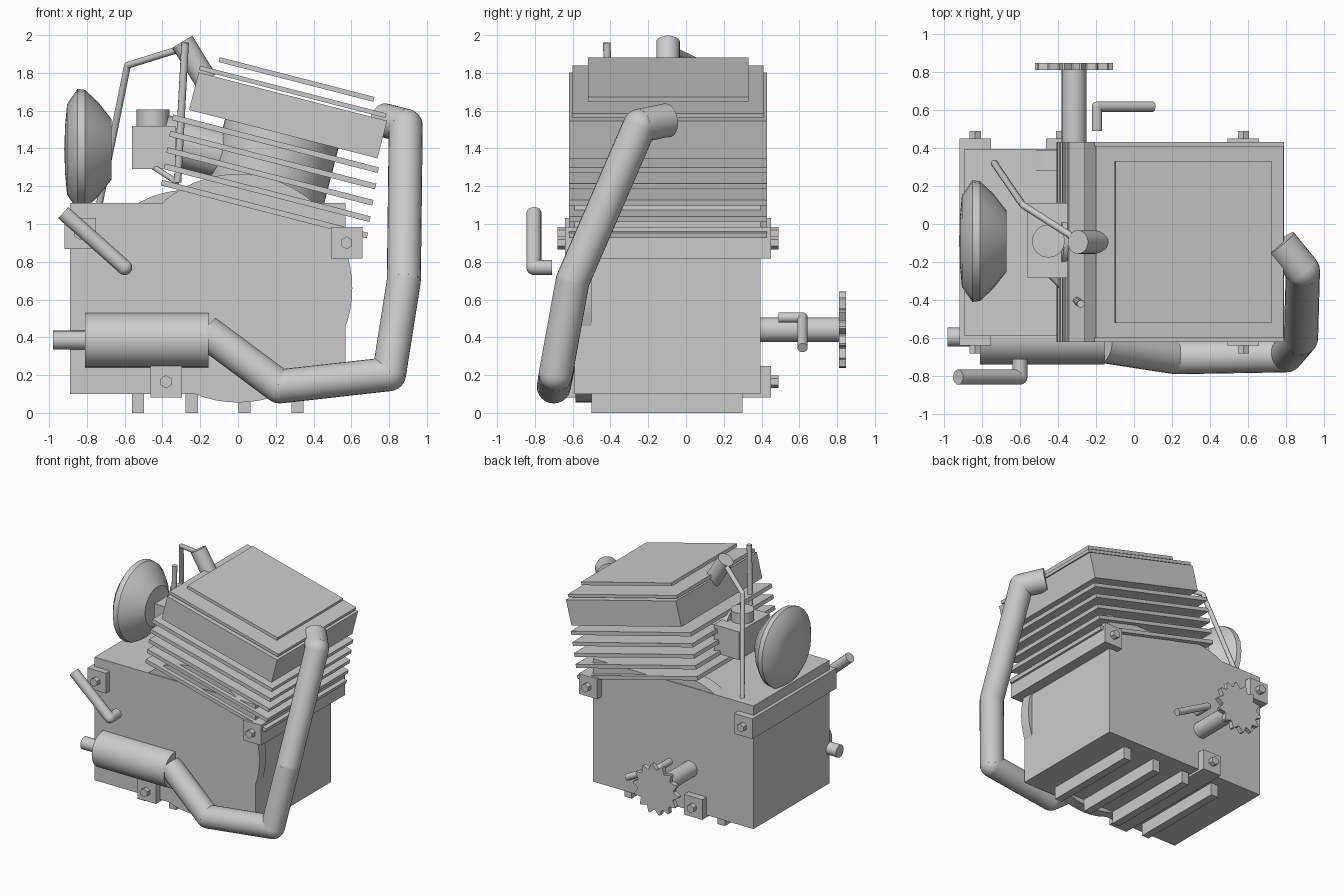
import bpy, bmesh, math
from mathutils import Vector, Matrix

if "Cube" in bpy.data.objects:
    bpy.data.objects.remove(bpy.data.objects["Cube"])

GREY = bpy.data.materials.new("plain_grey")
GREY.diffuse_color = (0.6, 0.6, 0.6, 1)
GREY.use_nodes = True
GREY.node_tree.nodes["Principled BSDF"].inputs["Base Color"].default_value = GREY.diffuse_color
TILT = math.radians(14.4)   # lean of the cylinder stack
MID_Y = -0.095              # centre line of the stack


def finish(name, bm, smooth=True):
    bmesh.ops.recalc_face_normals(bm, faces=bm.faces)
    me = bpy.data.meshes.new(name)
    bm.to_mesh(me)
    bm.free()
    me.materials.append(GREY)
    ob = bpy.data.objects.new(name, me)
    bpy.context.collection.objects.link(ob)
    if smooth:
        bpy.ops.object.select_all(action='DESELECT')
        ob.select_set(True)
        bpy.context.view_layer.objects.active = ob
        bpy.ops.object.shade_smooth_by_angle(angle=math.radians(35))
    return ob


def box(name, x, y, z):
    """Box from (min, max) pairs."""
    bm = bmesh.new()
    size = Matrix.Diagonal((x[1] - x[0], y[1] - y[0], z[1] - z[0], 1))
    mid = Matrix.Translation((sum(x) / 2, sum(y) / 2, sum(z) / 2))
    bmesh.ops.create_cube(bm, size=1, matrix=mid @ size)
    return finish(name, bm, False)


def slab(name, cx, cz, length, depth, thick):
    """Box leaning with the cylinder."""
    bm = bmesh.new()
    m = (Matrix.Translation((cx, MID_Y, cz)) @ Matrix.Rotation(TILT, 4, 'Y')
         @ Matrix.Diagonal((length, depth, thick, 1)))
    bmesh.ops.create_cube(bm, size=1, matrix=m)
    return finish(name, bm, False)


def tube(name, points, r, sides=24):
    """Round bar through the points, with ball elbows."""
    bm = bmesh.new()
    pts = [Vector(p) for p in points]
    for a, b in zip(pts, pts[1:]):
        d = b - a
        rot = d.to_track_quat('Z', 'Y').to_matrix().to_4x4()
        bmesh.ops.create_cone(bm, cap_ends=True, segments=sides, radius1=r, radius2=r,
                              depth=d.length, matrix=Matrix.Translation((a + b) / 2) @ rot)
    for p in pts[1:-1]:
        bmesh.ops.create_uvsphere(bm, u_segments=sides, v_segments=12, radius=r,
                                  matrix=Matrix.Translation(p))
    return finish(name, bm)


# crankcase and its feet
box("crankcase", (-0.89, 0.57), (-0.59, 0.395), (0.10, 1.11))
for i, x in enumerate((-0.53, -0.245, 0.035, 0.315)):
    box(f"foot_bar_{i}", (x - 0.032, x + 0.032), (-0.50, 0.30), (0, 0.11))

# mounting bars with a hex bolt at each end
for i, (x, z) in enumerate(((-0.835, 0.95), (0.575, 0.90), (-0.38, 0.165))):
    box(f"mount_bar_{i}", (x - 0.083, x + 0.083), (-0.64, 0.45), (z - 0.083, z + 0.083))
    tube(f"mount_bolt_{i}", ((x, -0.68, z), (x, 0.49, z)), 0.034, 6)

# round crank cover and rear clutch cover
tube("crank_cover", ((0, -0.585, 0.66), (0, -0.50, 0.66)), 0.605, 64)
tube("clutch_cover", ((-0.27, 0.28, 0.66), (-0.27, 0.39, 0.66)), 0.52, 48)

# barrel, cooling fins, head and top plates
axis = Vector((math.sin(TILT), 0, math.cos(TILT)))
top = Vector((0.25, MID_Y, 1.55))
tube("barrel", (top - axis * 0.6, top), 0.31, 40)
for i in range(5):
    slab(f"cooling_fin_{i}", 0.198 - 0.0145 * i, 1.425 - 0.0865 * i, 1.125, 1.05, 0.03)
slab("cylinder_head", 0.265, 1.575, 1.03, 1.05, 0.205)
slab("head_gasket", 0.29, 1.70, 1.02, 1.01, 0.024)
slab("top_plate", 0.31, 1.765, 0.845, 0.85, 0.026)

# spark plug with its lead
tube("spark_plug", ((-0.295, MID_Y, 1.965), (-0.17, MID_Y, 1.76)), 0.062)
tube("plug_lead", ((-0.28, MID_Y, 1.935), (-0.585, 0.10, 1.84), (-0.735, 0.32, 1.10)), 0.018, 12)

# carburettor, intake and throttle rod
box("carburettor", (-0.56, -0.33), (-0.285, 0.11), (1.29, 1.52))
tube("carburettor_cap", ((-0.45, -0.09, 1.50), (-0.45, -0.09, 1.605)), 0.087, 16)
tube("intake", ((-0.40, MID_Y, 1.45), (-0.05, MID_Y, 1.36)), 0.13, 16)
tube("throttle_rod", ((-0.28, -0.42, 1.96), (-0.32, -0.39, 1.22)), 0.02, 12)
tube("throttle_link", ((-0.32, -0.39, 1.22), (-0.46, -0.25, 1.31)), 0.015, 12)

# air filter, turned around the x axis
bm = bmesh.new()
profile = ((-0.92, 0), (-0.915, 0.13), (-0.905, 0.24), (-0.85, 0.32), (-0.81, 0.315),
           (-0.74, 0.25), (-0.67, 0.16), (-0.67, 0))
verts = [bm.verts.new((x, MID_Y + 0.005, 1.395 + r)) for x, r in profile]
edges = [bm.edges.new(pair) for pair in zip(verts, verts[1:])]
bmesh.ops.spin(bm, geom=verts + edges, cent=(0, MID_Y + 0.005, 1.395), axis=(1, 0, 0),
               angle=math.tau, steps=24)
bmesh.ops.remove_doubles(bm, verts=bm.verts, dist=0.0005)
finish("air_filter", bm)

# exhaust
tube("exhaust_pipe", ((-0.17, -0.64, 0.43), (0.22, -0.70, 0.14), (0.80, -0.69, 0.205),
                      (0.878, -0.60, 0.70), (0.888, -0.245, 1.52), (0.77, -0.10, 1.55)), 0.09)
tube("muffler", ((-0.81, -0.595, 0.385), (-0.155, -0.595, 0.385)), 0.145, 32)
tube("tail_pipe", ((-0.98, -0.595, 0.385), (-0.75, -0.595, 0.385)), 0.05)

# kick lever at the front, shift lever at the back
tube("kick_lever", ((-0.925, -0.805, 1.06), (-0.60, -0.805, 0.77), (-0.60, -0.71, 0.77)), 0.04, 16)
tube("shift_lever", ((-0.195, 0.49, 0.505), (-0.195, 0.617, 0.505), (0.10, 0.617, 0.345)), 0.027, 16)

# output shaft and sprocket
tube("output_shaft", ((-0.315, 0.35, 0.44), (-0.315, 0.82, 0.44)), 0.065)
bm = bmesh.new()
teeth = 14
ring = []
for i in range(teeth * 4):
    r = 0.205 if i % 4 < 2 else 0.165
    a = math.tau * (i + (0.25 if i % 4 in (0, 2) else -0.25)) / (teeth * 4)
    ring.append(bm.verts.new((-0.315 + r * math.cos(a), 0.81, 0.44 + r * math.sin(a))))
face = bm.faces.new(ring)
out = bmesh.ops.extrude_face_region(bm, geom=[face])
bmesh.ops.translate(bm, vec=(0, 0.037, 0),
                    verts=[g for g in out["geom"] if isinstance(g, bmesh.types.BMVert)])
finish("sprocket", bm, False)
